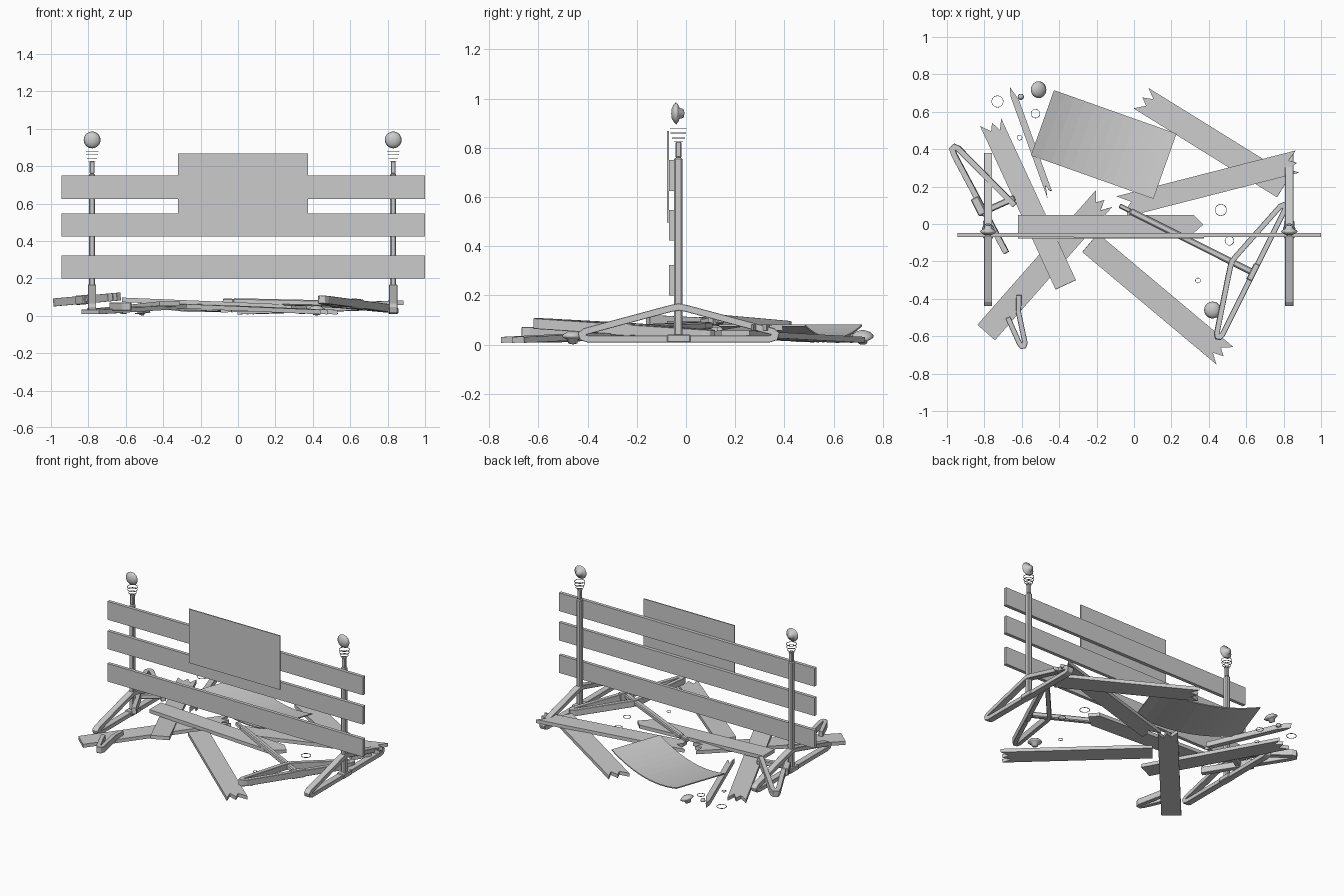
import bpy, bmesh, math
from mathutils import Matrix, Vector

if "Cube" in bpy.data.objects:
    bpy.data.objects.remove(bpy.data.objects["Cube"])

V = Vector


def make(name, bm, M=None, smooth=False, bevel=0):
    bmesh.ops.recalc_face_normals(bm, faces=bm.faces)
    me = bpy.data.meshes.new(name)
    bm.to_mesh(me)
    bm.free()
    ob = bpy.data.objects.new(name, me)
    bpy.context.collection.objects.link(ob)
    if M:
        ob.matrix_world = M
    if smooth:
        me.shade_smooth()
    if bevel:
        b = ob.modifiers.new("edge", 'BEVEL')
        b.width, b.segments, b.limit_method = bevel, 1, 'ANGLE'
    return ob


def basis(origin, xd, yd, zd):
    M = Matrix((V(xd).normalized(), V(yd).normalized(), V(zd).normalized())).transposed().to_4x4()
    M.translation = origin
    return M


def box(name, lo, hi, M=None, bevel=0, top=1.0):
    bm = bmesh.new()
    bmesh.ops.create_cube(bm, size=1)
    c, s = (V(lo) + V(hi)) / 2, V(hi) - V(lo)
    for v in bm.verts:
        k = top if v.co.z > 0 else 1
        v.co = V((v.co.x * s.x * k, v.co.y * s.y * k, v.co.z * s.z)) + c
    return make(name, bm, M, bevel=bevel)


# flat bar bent along a path in the local yz plane, thickness t along local x
def strip(name, pts, w, t, M, closed=False):
    bm, n = bmesh.new(), len(pts)
    P = [V(p) for p in pts]
    rows = []
    for i, p in enumerate(P):
        a = P[i - 1] if closed or i else p
        b = P[(i + 1) % n] if closed or i < n - 1 else p
        d0, d1 = (p - a).normalized(), (b - p).normalized()
        tan = (d0 + d1).normalized()
        ref = d1 if d1.length > .5 else d0
        nn = V((-tan.y, tan.x)) * (w / 2) / max(.6, tan.dot(ref))
        rows.append([bm.verts.new((sx * t / 2, *(p + sn * nn)))
                     for sx, sn in ((-1, -1), (1, -1), (1, 1), (-1, 1))])
    for i in range(n if closed else n - 1):
        a, b = rows[i], rows[(i + 1) % n]
        for k in range(4):
            bm.faces.new((a[k], a[(k + 1) % 4], b[(k + 1) % 4], b[k]))
    if not closed:
        bm.faces.new(rows[0])
        bm.faces.new(rows[-1])
    return make(name, bm, M, bevel=.005)


# board from a to b, with cut or splintered ends
CUT = [(-1, 0), (1, 0)]
JAG = [(-1, .01), (-.45, -.045), (-.1, .01), (.3, -.03), (1, .02)]
FORK = [(-1, .02), (-.2, -.05), (.25, -.02), (1, -.01)]
POINT = [(-1, -.07), (-.3, -.02), (.2, .015), (1, -.035)]


def plank(name, a, b, w=.125, ends=(CUT, CUT), t=.024):
    a, b = V(a), V(b)
    d = (b - a).normalized()
    side = V((-d.y, d.x, 0)).normalized()
    L = (b - a).length / 2
    out = [(L + o, s * w / 2) for s, o in ends[1]] + [(-L - o, -s * w / 2) for s, o in ends[0]]
    bm = bmesh.new()
    f = bm.faces.new([bm.verts.new((x, y, -t / 2)) for x, y in out])
    g = bmesh.ops.extrude_face_region(bm, geom=[f])
    bmesh.ops.translate(bm, vec=(0, 0, t),
                        verts=[v for v in g['geom'] if isinstance(v, bmesh.types.BMVert)])
    return make(name, bm, basis((a + b) / 2, d, side, d.cross(side)))


# lathe around local z
def lathe(name, prof, M, seg=24):
    bm = bmesh.new()
    vs = [bm.verts.new((r, 0, z)) for r, z in prof]
    es = [bm.edges.new(p) for p in zip(vs, vs[1:])]
    bmesh.ops.spin(bm, geom=vs + es, cent=(0, 0, 0), axis=(0, 0, 1), angle=math.tau, steps=seg)
    bmesh.ops.remove_doubles(bm, verts=bm.verts, dist=1e-5)
    return make(name, bm, M, smooth=True)


LENS = [(0, .02), (.02, .018), (.035, .01), (.045, 0), (.036, -.008),
        (.022, -.014), (.018, -.03), (0, -.034)]


def ring(name, loc, r):
    h = .0015
    lathe(name, [(r, -h), (r, h), (r - .003, h), (r - .003, -h), (r, -h)], Matrix.Translation(loc), 20)


# triangular foot with socket and upright post
FOOT = [(-.40, .024), (.34, .024), (.36, .030), (.364, .043), (.35, .054), (.0, .148),
        (-.03, .153), (-.06, .148), (-.41, .054), (-.424, .043), (-.42, .030)]


def stand(tag, M):
    strip(tag + "_foot", FOOT, .028, .043, M, True)
    box(tag + "_socket", (-.027, -.078, .01), (.027, .018, .042), M, .004)
    box(tag + "_post", (-.016, -.048, .03), (.016, -.014, .76), M, .006)
    box(tag + "_post_tip", (-.013, -.043, .76), (.013, -.019, .825), M, .004)


# standing barricade
for tag, x in (("left", -.78), ("right", .83)):
    stand(tag, Matrix.Translation((x, 0, 0)))
    for z, r in ((.88, .034), (.86, .032), (.84, .026), (.825, .018)):
        ring(tag + "_lamp_ring", (x, -.031, z), r)
    lathe(tag + "_lamp", LENS, basis((x, -.04, .94), (1, 0, 0), (0, 0, 1), (0, -1, 0)))
for z0, z1 in ((.625, .75), (.423, .547), (.2, .323)):
    box("rail", (-.945, -.07, z0), (1, -.047, z1))
box("sign_panel", (-.32, -.077, .497), (.373, -.07, .868))

# collapsed barricade: boards
plank("fallen_board_back", (.05, .665, .02), (.80, .20, .045), .135, (JAG, CUT))
plank("fallen_board_right", (-.06, .095, .03), (.86, .33, .07), .12, (FORK, JAG))
plank("fallen_board_middle", (-.62, -.015, .085), (.355, -.015, .045), .125, (CUT, POINT))
plank("fallen_board_left", (-.76, .53, .022), (-.365, -.325, .065), .12, (JAG, CUT))
plank("fallen_board_front_left", (-.17, .125, .06), (-.79, -.58, .02), .125, (JAG, CUT))
plank("fallen_board_front", (-.235, -.10, .05), (.475, -.695, .02), .13, (CUT, JAG))

# collapsed barricade: whole stand lying flat
d = V((.447, .895, -.06)).normalized()
e = V((-.895, .447, .02))
e = (e - d * e.dot(d)).normalized()
M = basis((.66, -.27, .062), d.cross(e), d, e) @ Matrix.Translation((0, .03, 0))
stand("fallen", M)

# collapsed barricade: snapped stand pieces
flat = basis((0, 0, 0), (0, 0, 1), (1, 0, 0), (0, 1, 0))
tilt = Matrix.Translation((0, 0, .16)) @ Matrix.Rotation(-.09, 4, 'Y') @ flat
strip("snapped_foot", [(-.685, -.155), (-.965, .37), (-.975, .40), (-.962, .412), (-.945, .405),
                       (-.64, .10)], .03, .043, tilt)
strip("snapped_post_stub", [(-.83, .055), (-.64, .14)], .034, .033, tilt)
strip("snapped_socket", [(-.855, .14), (-.81, .05)], .045, .05, tilt)
strip("snapped_foot_end", [(-.615, -.38), (-.618, -.47), (-.583, -.635), (-.588, -.652), (-.60, -.654),
                           (-.612, -.64), (-.675, -.50)], .028, .043,
      Matrix.Translation((0, 0, .05)) @ flat)
plank("snapped_post", (-.655, .72, .03), (-.452, .16, .055), .036, (POINT, FORK), .034)

# collapsed barricade: sagging sign panel
bm = bmesh.new()
bmesh.ops.create_grid(bm, x_segments=12, y_segments=1, size=.5)
for v in bm.verts:
    v.co = V((v.co.x * .695, v.co.y * .37, .055 * (2 * v.co.x) ** 2))
g = bmesh.ops.extrude_face_region(bm, geom=bm.faces[:])
bmesh.ops.translate(bm, vec=(0, 0, .007), verts=[v for v in g['geom'] if isinstance(v, bmesh.types.BMVert)])
make("fallen_sign_panel", bm,
     Matrix.Translation((-.162, .425, .02)) @ Matrix.Rotation(math.radians(-19.5), 4, 'Z'))

# scattered lamp parts
lathe("fallen_lamp_back", LENS, Matrix.Translation((-.51, .718, .035)) @ Matrix.Rotation(.4, 4, 'Y'))
lathe("fallen_lamp_front", LENS, Matrix.Translation((.42, -.46, .035)))
lathe("lamp_shard", [(0, .02), (.012, .016), (.017, 0), (0, -.008)], Matrix.Translation((-.605, .68, .025)), 10)
for x, y, r in ((-.73, .655, .032), (-.527, .59, .025), (-.612, .462, .015),
                (.464, .075, .032), (.51, -.09, .025), (.342, -.302, .015)):
    ring("loose_lamp_ring", (x, y, .012), r)
